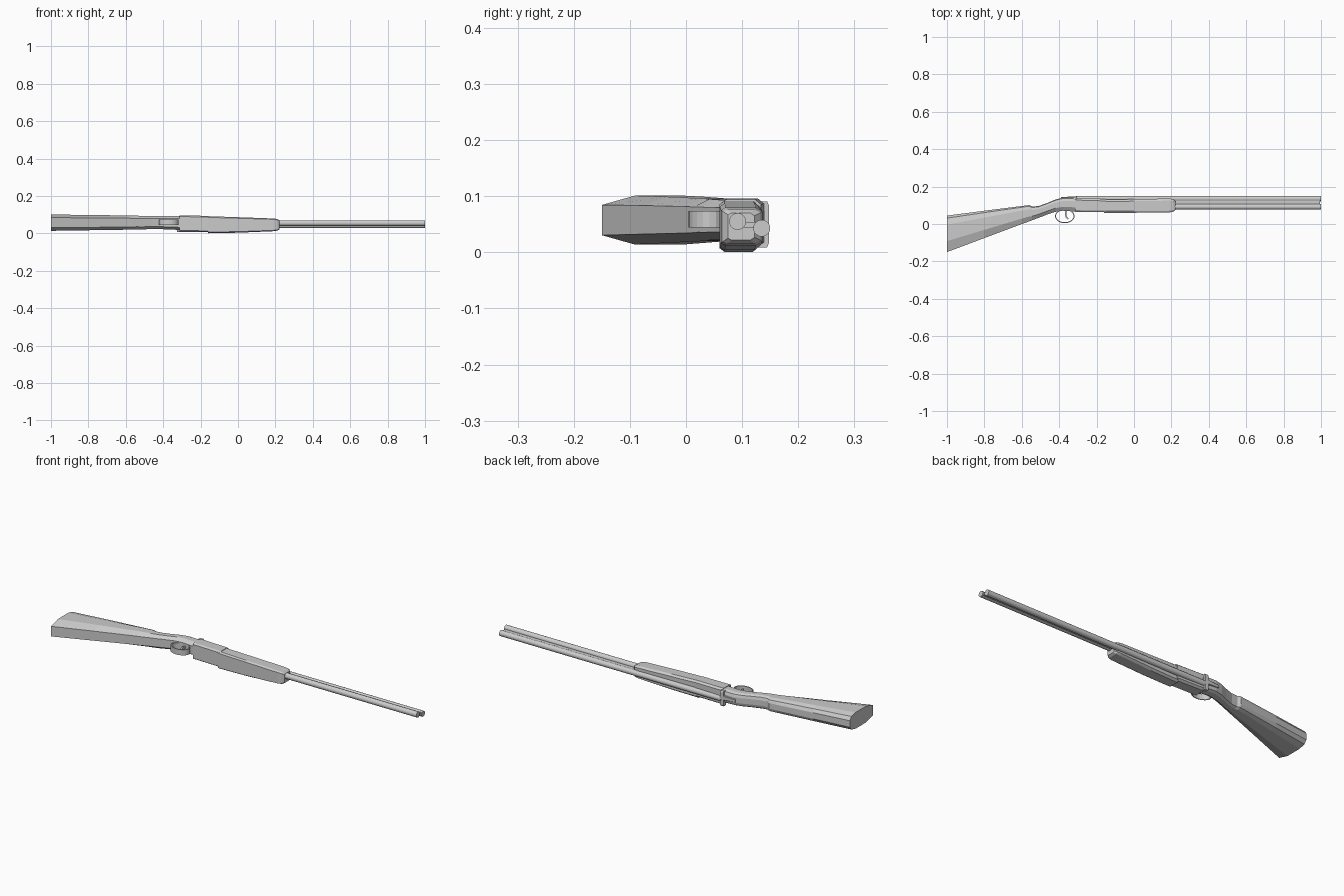
import bpy, bmesh, math
from mathutils import Vector

if "Cube" in bpy.data.objects:
    bpy.data.objects.remove(bpy.data.objects["Cube"])

# Cross-section outlines as (y fraction bottom->top, half-width fraction)
OVAL = [(0, .62), (.3, 1), (.75, 1), (.93, .8), (1, .4)]
BLOCK = [(0, .86), (.12, 1), (.85, 1), (1, .8)]


def finish(name, bm, smooth=False):
    bmesh.ops.recalc_face_normals(bm, faces=bm.faces[:])
    me = bpy.data.meshes.new(name)
    bm.to_mesh(me)
    bm.free()
    ob = bpy.data.objects.new(name, me)
    bpy.context.collection.objects.link(ob)
    if smooth:
        bpy.context.view_layer.objects.active = ob
        ob.select_set(True)
        bpy.ops.object.shade_smooth_by_angle(angle=math.radians(35))
        ob.select_set(False)
    return ob


def loft(name, outline, stations, smooth=False):
    """stations: (x, y low, y high, z low, z high)"""
    bm = bmesh.new()
    rings = []
    for x, y0, y1, z0, z1 in stations:
        c, h = (z0 + z1) / 2, (z1 - z0) / 2
        pts = [(x, y0 + (y1 - y0) * f, c + h * w) for f, w in outline]
        pts += [(x, y0 + (y1 - y0) * f, c - h * w) for f, w in reversed(outline)]
        rings.append([bm.verts.new(p) for p in pts])
    n = len(rings[0])
    for a, b in zip(rings, rings[1:]):
        for i in range(n):
            bm.faces.new((a[i], a[(i + 1) % n], b[(i + 1) % n], b[i]))
    bm.faces.new(rings[0])
    bm.faces.new(rings[-1])
    return finish(name, bm, smooth)


def tube(name, x0, x1, y, z, r, sides=20):
    bm = bmesh.new()
    bmesh.ops.create_cone(bm, cap_ends=True, segments=sides, radius1=r, radius2=r, depth=x1 - x0)
    for v in bm.verts:
        v.co = Vector((v.co.z + (x0 + x1) / 2, v.co.x + y, v.co.y + z))
    return finish(name, bm, True)


def strip(name, path, z0, z1, thick, closed=False):
    """Flat metal band following an x-y path"""
    bm = bmesh.new()
    rows = [[bm.verts.new((x, y, z)) for z in (z0, z1)] for x, y in path]
    for i in range(len(rows) - (0 if closed else 1)):
        a, b = rows[i], rows[(i + 1) % len(rows)]
        bm.faces.new((a[0], a[1], b[1], b[0]))
    ob = finish(name, bm)
    m = ob.modifiers.new("thickness", 'SOLIDIFY')
    m.thickness = thick
    m.offset = 0
    return ob


# Butt stock with comb step, then wrist
loft("stock", OVAL, [
    (-1.0, -.15, .045, .014, .101), (-.80, -.075, .071, .017, .099),
    (-.60, .0, .096, .02, .096), (-.56, .014, .101, .021, .095),
    (-.545, .020, .093, .022, .095), (-.51, .033, .096, .022, .094),
    (-.46, .052, .114, .023, .093), (-.42, .065, .131, .023, .093),
    (-.38, .071, .141, .022, .093), (-.30, .066, .140, .018, .093)])

# Receiver and forend
loft("receiver", BLOCK, [(-.312, .065, .139, .009, .096), (-.15, .063, .134, .008, .094)])
loft("forend", BLOCK, [
    (-.16, .060, .130, .001, .092), (.0, .060, .133, .004, .087),
    (.19, .062, .136, .012, .080), (.21, .066, .133, .015, .077),
    (.222, .075, .122, .022, .070)])

# Barrels and the rib joining them
tube("upper_barrel", -.31, 1.0, .135, .043, .015)
tube("lower_barrel", -.20, 1.0, .092, .055, .015)
loft("barrel_rib", [(0, 1), (1, 1)], [(-.2, .100, .128, .044, .054), (.995, .100, .128, .044, .054)])

# Raised fence behind the barrels and top tang with lever
loft("breech_fence", BLOCK, [(-.325, .125, .148, .009, .091), (-.305, .125, .148, .009, .091)])
loft("top_lever", BLOCK, [(-.39, .135, .144, .047, .062), (-.31, .135, .148, .040, .066)])

# Trigger guard and trigger
guard = [(-.37 + .05 * math.cos(t), .042 + .035 * math.sin(t))
         for t in (2 * math.pi * i / 20 for i in range(20))]
strip("trigger_guard", guard, .044, .074, .005, True)
strip("trigger", [(-.362, .075), (-.366, .055), (-.362, .038), (-.352, .026)], .053, .065, .008)
